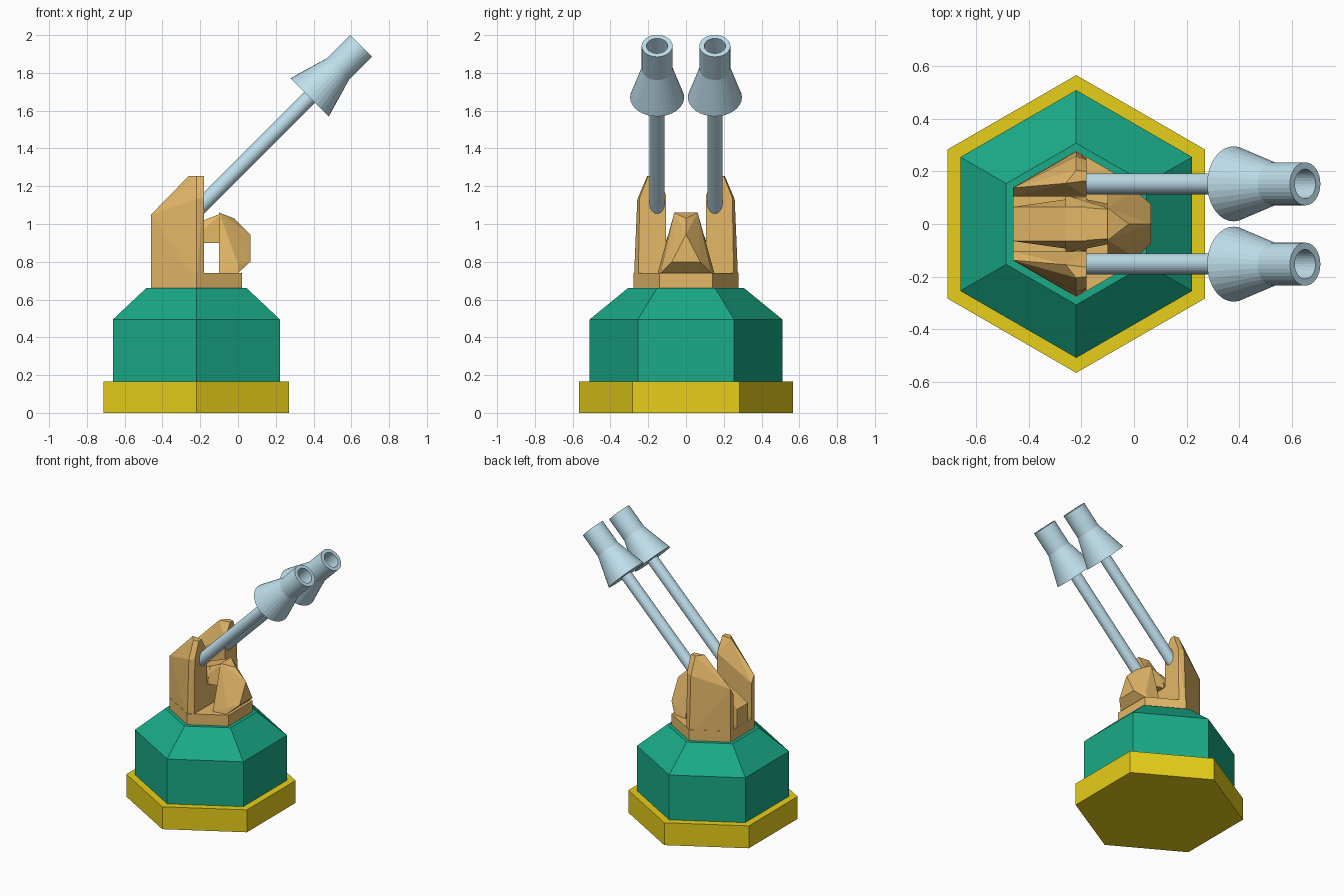
import bpy, bmesh
from math import pi, sin, cos
from mathutils import Matrix, Vector

if "Cube" in bpy.data.objects:
    bpy.data.objects.remove(bpy.data.objects["Cube"])


def material(name, rgb):
    m = bpy.data.materials.new(name)
    m.diffuse_color = (*rgb, 1)
    m.use_nodes = True
    m.node_tree.nodes["Principled BSDF"].inputs["Base Color"].default_value = m.diffuse_color
    return m


YELLOW = material("yellow", (0.80, 0.62, 0.01))
GREEN = material("green", (0.01, 0.40, 0.24))
TAN = material("tan", (0.78, 0.48, 0.14))
STEEL = material("pale_blue", (0.52, 0.74, 0.84))


def finish(name, bm, mat):
    bmesh.ops.recalc_face_normals(bm, faces=bm.faces)
    me = bpy.data.meshes.new(name)
    bm.to_mesh(me)
    bm.free()
    ob = bpy.data.objects.new(name, me)
    me.materials.append(mat)
    bpy.context.collection.objects.link(ob)
    return ob


def lathe(name, profile, sides, mat, matrix):
    """Revolve (radius, height) pairs; radius 0 ends become caps."""
    bm = bmesh.new()
    rings = []
    for r, z in profile:
        rings.append([bm.verts.new((r * cos(2 * pi * i / sides + pi / 2),
                                    r * sin(2 * pi * i / sides + pi / 2), z))
                      for i in range(sides)])
    for a, b in zip(rings, rings[1:]):
        for i in range(sides):
            j = (i + 1) % sides
            bm.faces.new((a[i], a[j], b[j], b[i]))
    bm.faces.new(rings[0])
    bm.faces.new(rings[-1])
    bm.transform(matrix)
    return finish(name, bm, mat)


def hull(name, points, mat, both=False):
    """Convex solid from points; both=True also adds each point's y mirror."""
    if both:
        points = set(points) | {(x, -y, z) for x, y, z in points}
    bm = bmesh.new()
    for p in points:
        bm.verts.new(p)
    res = bmesh.ops.convex_hull(bm, input=bm.verts)
    loose = [v for v in bm.verts if not v.link_faces]
    bmesh.ops.delete(bm, geom=loose, context='VERTS')
    bmesh.ops.dissolve_limit(bm, angle_limit=0.02, verts=bm.verts, edges=bm.edges)
    return finish(name, bm, mat)


# Hexagonal base, housing and turntable
centre = Matrix.Translation((-0.22, 0, 0))
lathe("base_plate", [(0.567, 0), (0.567, 0.165)], 6, YELLOW, centre)
lathe("housing", [(0.51, 0.165), (0.51, 0.495), (0.308, 0.66)], 6, GREEN, centre)
lathe("turntable", [(0.278, 0.66), (0.278, 0.74)], 6, TAN, centre)

# Roofed side arms and barrels, one per side
for side, label in ((1, "left"), (-1, "right")):
    arm = [(-0.46, 0.105, 0.70), (-0.46, 0.138, 0.70), (-0.22, 0.276, 0.70),
           (-0.18, 0.253, 0.70), (-0.18, 0.105, 0.70),
           (-0.46, 0.105, 1.00), (-0.46, 0.138, 1.05),
           (-0.26, 0.155, 1.255), (-0.22, 0.205, 1.255), (-0.18, 0.165, 1.255),
           (-0.18, 0.200, 1.255), (-0.18, 0.105, 1.15),
           (-0.22, 0.258, 1.13), (-0.18, 0.245, 1.14)]
    hull(label + "_arm", [(x, y * side, z) for x, y, z in arm], TAN)

    # Barrel runs along +z of its own frame, with the muzzle at the origin
    place = Matrix.Translation((0.652, 0.153 * side, 1.943)) @ Matrix.Rotation(pi / 4, 4, 'Y')
    lathe(label + "_barrel",
          [(0.04, -1.23), (0.04, -0.385), (0.143, -0.385), (0.082, -0.174),
           (0.082, 0), (0.056, 0), (0.056, -0.15)], 32, STEEL, place)

# Central spine: rear ramp, bridge over the gap, faceted front shield
hull("rear_ramp", [(-0.46, 0.065, 0.70), (-0.46, 0.065, 0.87), (-0.18, 0.105, 0.70),
                   (-0.26, 0.065, 0.99), (-0.18, 0.065, 1.02), (-0.18, 0.105, 0.90)],
     TAN, both=True)
hull("bridge", [(-0.26, 0.11, 0.90), (-0.09, 0.075, 0.90),
                (-0.26, 0.065, 0.99), (-0.18, 0.062, 1.02), (-0.09, 0.055, 1.055)],
     TAN, both=True)
hull("front_shield", [(-0.10, 0.150, 0.74), (0.0, 0.135, 0.74), (0.065, 0.075, 0.80),
                      (0.0, 0.125, 0.785), (0.065, 0.0, 0.945), (-0.02, 0.0, 1.03),
                      (-0.10, 0.062, 1.06)], TAN, both=True)
